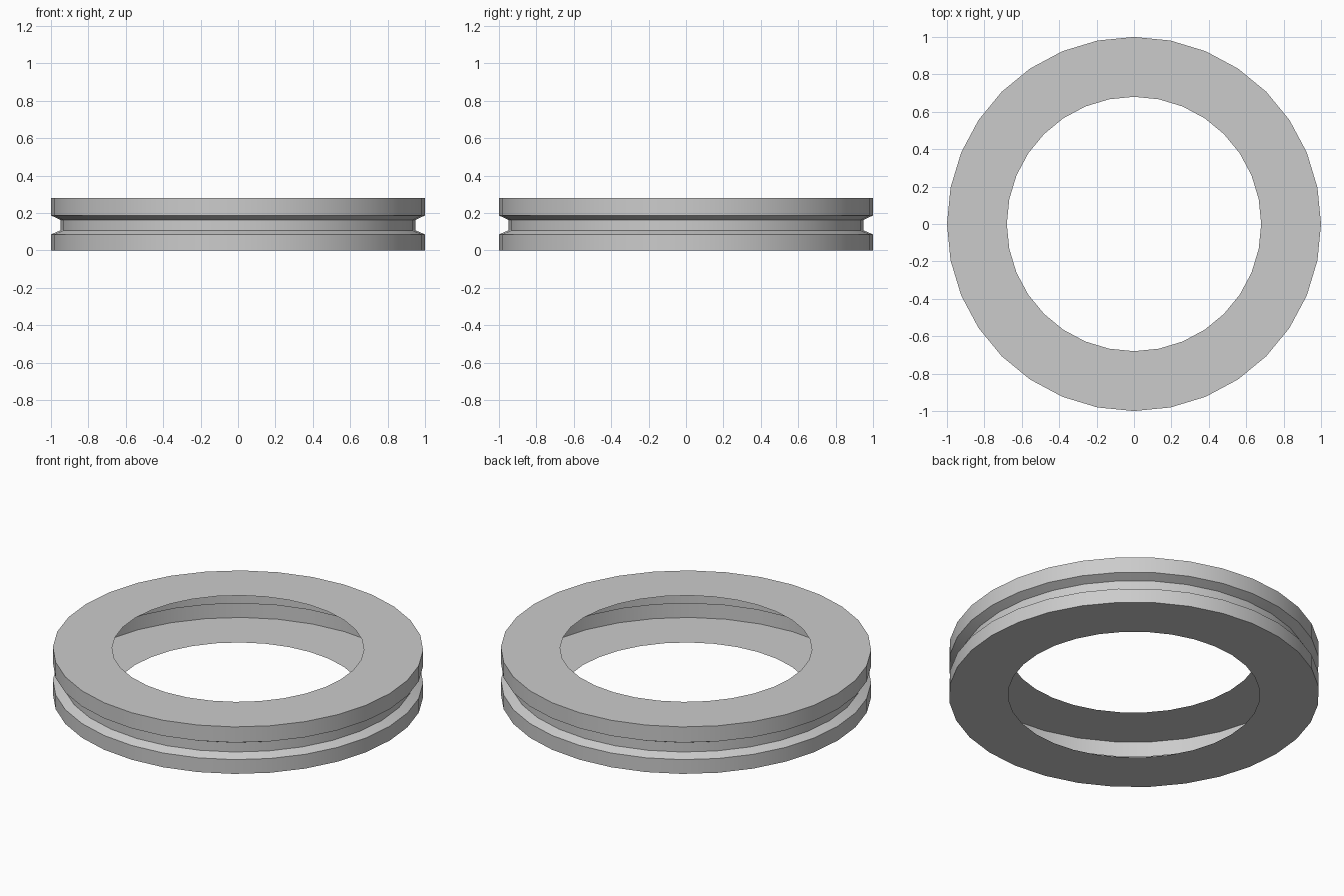
import bpy, bmesh
from math import cos, sin, tau, radians

if "Cube" in bpy.data.objects:
    bpy.data.objects.remove(bpy.data.objects["Cube"])

SIDES = 32
# Open shell cross-section (radius, height): bottom flange, grooved outer wall, top flange
PROFILE = [(0.68, 0), (1, 0), (1, 0.085), (0.95, 0.107),
           (0.95, 0.163), (1, 0.187), (1, 0.28), (0.68, 0.28)]


def lathe(name, profile, sides):
    bm = bmesh.new()
    rings = [[bm.verts.new((r * cos(tau * i / sides), r * sin(tau * i / sides), z))
              for i in range(sides)] for r, z in profile]
    for a, b in zip(rings, rings[1:]):
        for i in range(sides):
            j = (i + 1) % sides
            bm.faces.new((a[i], a[j], b[j], b[i]))
    mesh = bpy.data.meshes.new(name)
    bm.to_mesh(mesh)
    bm.free()
    obj = bpy.data.objects.new(name, mesh)
    bpy.context.collection.objects.link(obj)
    return obj


# Hollow ring, open towards its centre
ring = lathe("grooved_ring", PROFILE, SIDES)
bpy.context.view_layer.objects.active = ring
ring.select_set(True)
bpy.ops.object.shade_smooth_by_angle(angle=radians(20))
